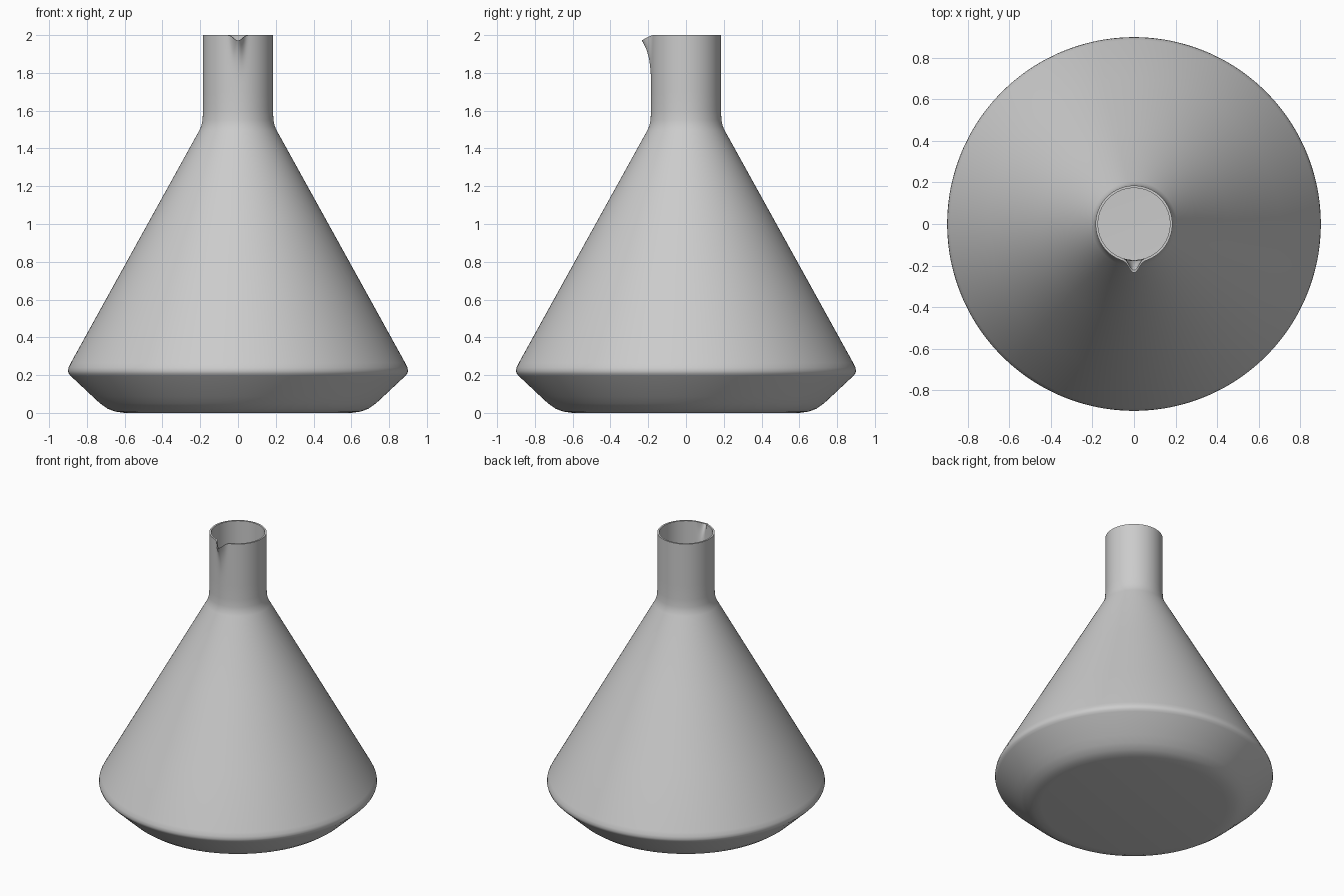
import bpy, bmesh, math
from mathutils import Vector

if "Cube" in bpy.data.objects:
    bpy.data.objects.remove(bpy.data.objects["Cube"])

SEGMENTS = 192
WALL = 0.012

# Outer profile (radius, height): base, shoulder, cone, neck
outer = [(0.60, 0.0), (0.65, 0.007), (0.69, 0.022), (0.73, 0.05), (0.77, 0.087),
         (0.885, 0.195), (0.896, 0.208), (0.90, 0.222), (0.897, 0.24), (0.885, 0.265),
         (0.70, 0.60), (0.45, 1.052), (0.205, 1.495), (0.194, 1.52), (0.188, 1.55), (0.185, 1.60)]
outer += [(0.185, 1.70 + 0.02 * i) for i in range(16)]


def inset(points, d):
    """Offset a profile inward by the wall thickness."""
    result = []
    for i, p in enumerate(points):
        a = Vector(points[max(i - 1, 0)])
        b = Vector(points[min(i + 1, len(points) - 1)])
        t = (b - a).normalized()
        result.append((p[0] - t.y * d, p[1] + t.x * d))
    result[0] = (points[0][0], d)
    return result


profile = outer + inset(outer, WALL)[::-1]


def place(r, z, angle):
    """Revolve a profile point, pulling the neck out into a pouring lip at -y."""
    d = (angle + math.pi) % (2 * math.pi) - math.pi
    pull = math.exp(-(d / 0.15) ** 2) * max(0, (z - 1.7) / 0.3) ** 3
    r, z = r + 0.05 * pull, z - 0.028 * pull
    return (r * math.sin(angle), -r * math.cos(angle), z)


# Hollow flask body with outer wall, rim, inner wall and floor
bm = bmesh.new()
rings = [[bm.verts.new(place(r, z, 2 * math.pi * k / SEGMENTS)) for k in range(SEGMENTS)]
         for r, z in profile]
for low, high in zip(rings, rings[1:]):
    for k in range(SEGMENTS):
        n = (k + 1) % SEGMENTS
        bm.faces.new((low[k], low[n], high[n], high[k]))
bm.faces.new(rings[0][::-1])
bm.faces.new(rings[-1])
bmesh.ops.recalc_face_normals(bm, faces=bm.faces[:])

mesh = bpy.data.meshes.new("flask")
bm.to_mesh(mesh)
bm.free()
flask = bpy.data.objects.new("flask", mesh)
bpy.context.collection.objects.link(flask)
bpy.context.view_layer.objects.active = flask
flask.select_set(True)
bpy.ops.object.shade_smooth_by_angle(angle=math.radians(40))
